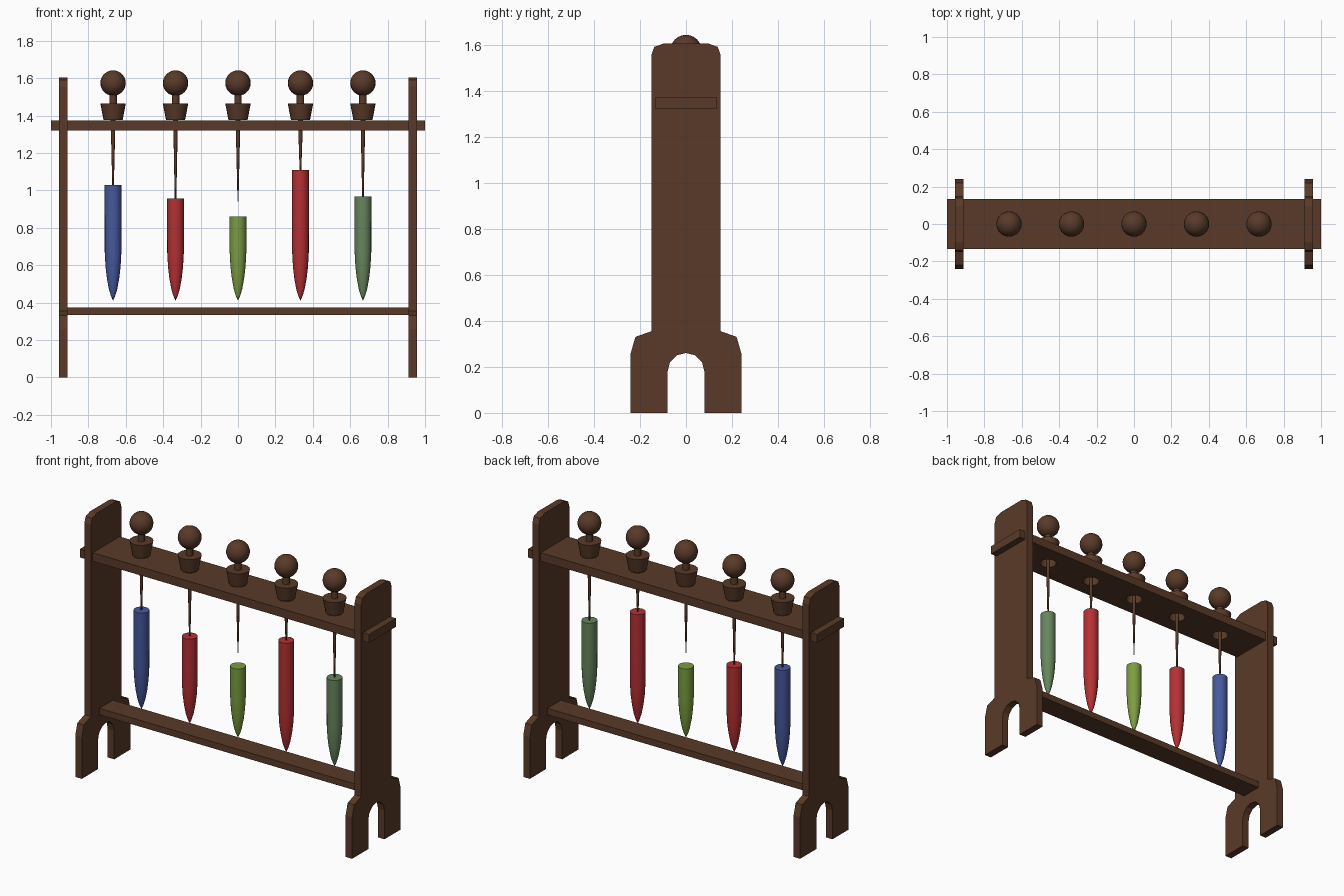
import bpy, bmesh, math

if "Cube" in bpy.data.objects:
    bpy.data.objects.remove(bpy.data.objects["Cube"])


def material(name, rgb):
    m = bpy.data.materials.new(name)
    m.diffuse_color = (*rgb, 1.0)
    m.use_nodes = True
    m.node_tree.nodes["Principled BSDF"].inputs["Base Color"].default_value = m.diffuse_color
    return m


BROWN = material("dark wood", (0.100, 0.042, 0.021))
BLUE = material("blue wax", (0.061, 0.100, 0.340))
RED = material("red wax", (0.460, 0.030, 0.034))
LIME = material("lime wax", (0.200, 0.340, 0.055))
SAGE = material("sage wax", (0.135, 0.240, 0.108))
WHITE = material("white string", (0.75, 0.75, 0.75))


def finish(bm, name, mat, smooth=False):
    bmesh.ops.recalc_face_normals(bm, faces=bm.faces)
    me = bpy.data.meshes.new(name)
    bm.to_mesh(me)
    bm.free()
    me.materials.append(mat)
    ob = bpy.data.objects.new(name, me)
    bpy.context.collection.objects.link(ob)
    bpy.ops.object.select_all(action='DESELECT')
    ob.select_set(True)
    bpy.context.view_layer.objects.active = ob
    if smooth:
        bpy.ops.object.shade_smooth_by_angle(angle=math.radians(40))
    return ob


def box(name, sx, sy, z0, z1, mat):
    bm = bmesh.new()
    bmesh.ops.create_cube(bm, size=1)
    for v in bm.verts:
        v.co = (v.co.x * sx, v.co.y * sy, z0 if v.co.z < 0 else z1)
    return finish(bm, name, mat)


def lathe(name, x, profile, mat, sides=20):
    """Turn a closed solid from (radius, z) points about a vertical axis at x."""
    bm = bmesh.new()
    rings = []
    for r, z in profile:
        if r == 0:
            rings.append([bm.verts.new((x, 0, z))] * sides)
        else:
            rings.append([bm.verts.new((x + r * math.cos(2 * math.pi * i / sides),
                                        r * math.sin(2 * math.pi * i / sides), z))
                          for i in range(sides)])
    for a, b in zip(rings, rings[1:]):
        for i in range(sides):
            j = (i + 1) % sides
            bm.faces.new(list(dict.fromkeys((a[i], a[j], b[j], b[i]))))
    for end in (rings[0], rings[-1]):
        if end[0] is not end[1]:
            bm.faces.new(end)
    return finish(bm, name, mat, True)


# End panels with arched feet
half = [(0.0, 0.26), (0.04, 0.25), (0.07, 0.22), (0.08, 0.18), (0.08, 0), (0.24, 0),
        (0.24, 0.26), (0.22, 0.33), (0.15, 0.355), (0.15, 1.555), (0.138, 1.59), (0.095, 1.605)]
outline = half + [(-y, z) for y, z in reversed(half[1:])]
for side, label in ((-1, "left"), (1, "right")):
    bm = bmesh.new()
    face = bm.faces.new([bm.verts.new((side * 0.935 - 0.0225, y, z)) for y, z in outline])
    ext = bmesh.ops.extrude_face_region(bm, geom=[face])
    bmesh.ops.translate(bm, vec=(0.045, 0, 0),
                        verts=[g for g in ext["geom"] if isinstance(g, bmesh.types.BMVert)])
    finish(bm, label + "_end_panel", BROWN)

# Shelves, the top one pierced under each stopper
candles = [(-0.668, 1.03, BLUE), (-0.334, 0.957, RED), (0, 0.86, LIME),
           (0.334, 1.11, RED), (0.668, 0.967, SAGE)]
box("lower_shelf", 1.83, 0.133, 0.335, 0.375, BROWN)
shelf = box("top_shelf", 2.0, 0.266, 1.32, 1.373, BROWN)
for x, _, _ in candles:
    cutter = lathe("hole_cutter", x, [(0.048, 1.25), (0.048, 1.45)], BROWN)
    cutter.hide_render = True
    mod = shelf.modifiers.new("hole", 'BOOLEAN')
    mod.operation = 'DIFFERENCE'
    mod.solver = 'EXACT'
    mod.object = cutter
    bpy.ops.object.select_all(action='DESELECT')
    shelf.select_set(True)
    bpy.context.view_layer.objects.active = shelf
    bpy.ops.object.modifier_apply(modifier=mod.name)
    bpy.data.objects.remove(cutter)

# Stoppers with knobs, rods and hanging candles
for x, top, wax in candles:
    lathe("stopper", x, [(0.051, 1.376), (0.068, 1.465), (0.02, 1.465), (0.02, 1.53)], BROWN)
    ball = [(0.068 * math.sin(math.pi * i / 12) if 0 < i < 12 else 0,
             1.574 - 0.068 * math.cos(math.pi * i / 12)) for i in range(13)]
    lathe("knob", x, ball, BROWN)
    tip = 1.0 if x == 0 else top - 0.02
    lathe("rod", x, [(0.013, 1.38), (0.011, 1.3), (0.004, tip)], BROWN, 10)
    if x == 0:
        lathe("bare_string_tip", x, [(0.004, 1.0), (0.003, 0.94)], WHITE, 10)
    lathe("candle", x, [(0.0, 0.41), (0.011, 0.435), (0.022, 0.47), (0.033, 0.53),
                        (0.040, 0.59), (0.0445, 0.67), (0.045, top)], wax)
